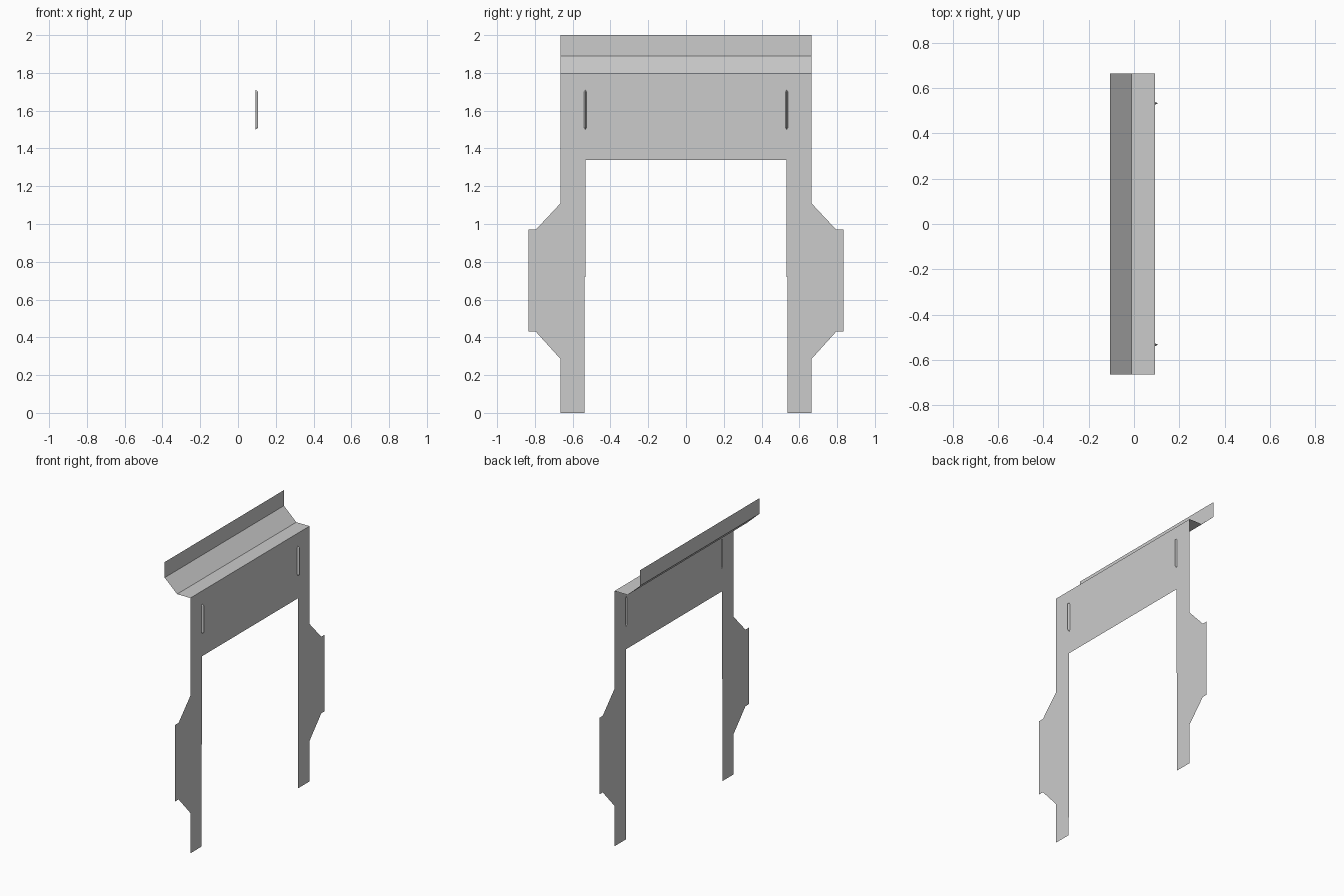
import bpy

if "Cube" in bpy.data.objects:
    bpy.data.objects.remove(bpy.data.objects["Cube"])

X_PANEL, X_RIDGE, X_CREASE, X_BACK = 0.093, 0.107, -0.01, -0.107
HALF_W, SLOT_Y = 0.664, 0.533


def sheet(name, faces):
    """Zero-thickness folded sheet, modelled for +y and mirrored across y = 0."""
    verts, polys = [], []
    for face in faces:
        polys.append(list(range(len(verts), len(verts) + len(face))))
        verts += face
    mesh = bpy.data.meshes.new(name)
    mesh.from_pydata(verts, [], polys)
    mesh.update()
    ob = bpy.data.objects.new(name, mesh)
    bpy.context.collection.objects.link(ob)
    mirror = ob.modifiers.new("mirror", 'MIRROR')
    mirror.use_axis = (False, True, False)
    mirror.use_clip = True
    weld = ob.modifiers.new("weld", 'WELD')
    weld.merge_threshold = 0.0005
    return ob


def on_panel(points):
    return [(X_PANEL, y, z) for y, z in points]


# Sides of the narrow embossed slot, listed bottom to top
def slot_side(sign):
    y = SLOT_Y + sign * 0.006
    return [(SLOT_Y, 1.50), (y, 1.51), (y, 1.70), (SLOT_Y, 1.71)]


# Front panel: centre plate, then the side strip with leg and side wing
plate = [(0, 1.34), (SLOT_Y, 1.34)] + slot_side(-1) + [(SLOT_Y, 1.80), (0, 1.80)]
leg = [(0.538, 0), (HALF_W, 0), (HALF_W, 0.285), (0.795, 0.43), (0.833, 0.43),
       (0.833, 0.97), (0.795, 0.97), (HALF_W, 1.11), (HALF_W, 1.80), (SLOT_Y, 1.80)]
leg += slot_side(1)[::-1] + [(SLOT_Y, 1.34), (SLOT_Y, 0.72), (0.537, 0.72)]
sheet("front_panel", [on_panel(plate), on_panel(leg)])

# Embossed ridges rising out of the slots
low, high = (X_RIDGE, SLOT_Y, 1.51), (X_RIDGE, SLOT_Y, 1.70)
ridge_faces = []
for sign in (1, -1):
    a, b, c, d = on_panel(slot_side(sign))
    for face in ([a, b, low], [b, c, high, low], [c, d, high]):
        ridge_faces.append(face if sign > 0 else face[::-1])
sheet("ridge", ridge_faces)

# Folded top flap: flat strip, sloped strip, upright back lip
profile = [(X_PANEL, 1.80), (X_CREASE, 1.80), (X_BACK, 1.89), (X_BACK, 2.0)]
sheet("top_flap", [[(x0, 0, z0), (x0, HALF_W, z0), (x1, HALF_W, z1), (x1, 0, z1)]
                   for (x0, z0), (x1, z1) in zip(profile, profile[1:])])
